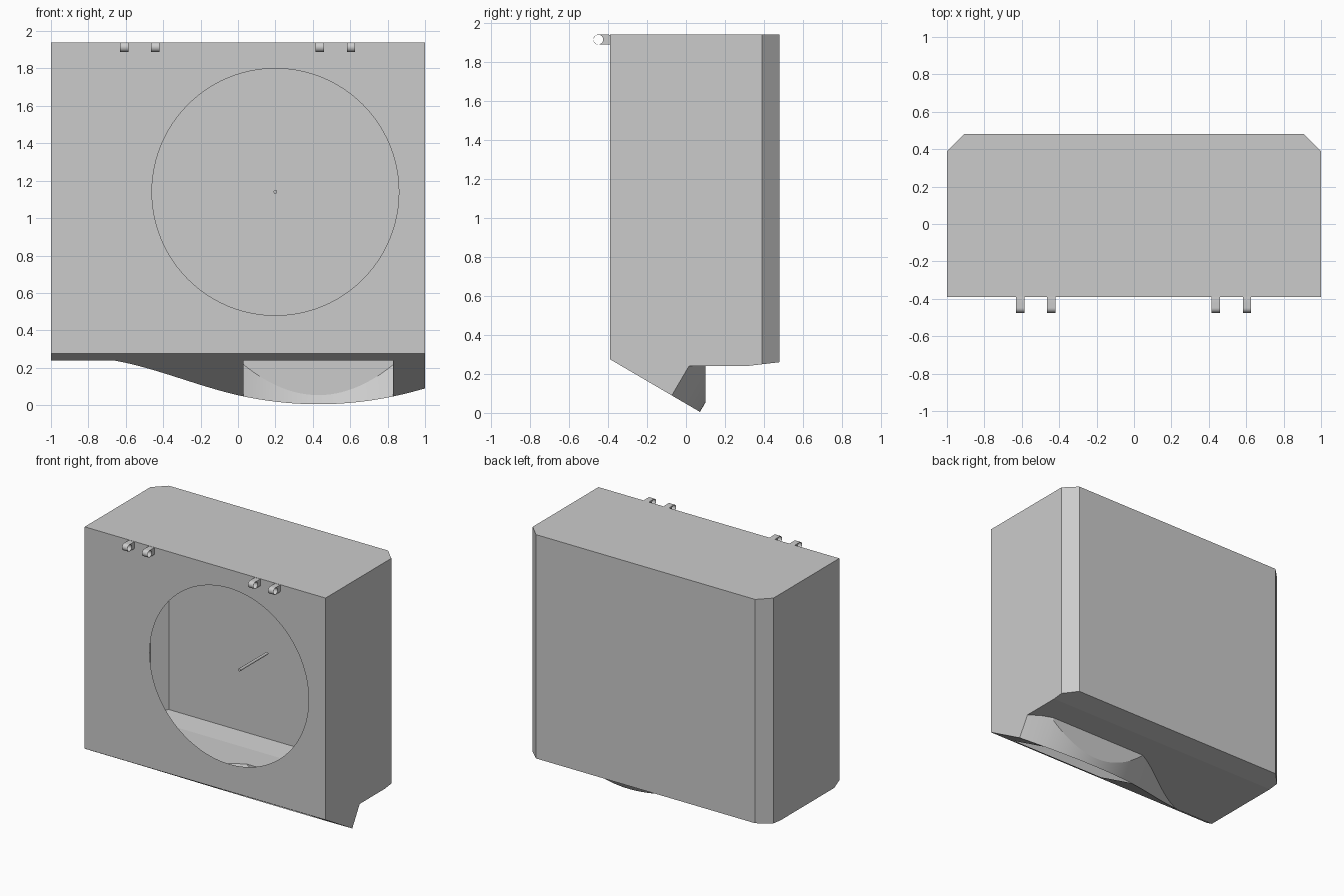
import bpy, bmesh, math
from mathutils import Vector

if "Cube" in bpy.data.objects:
    bpy.data.objects.remove(bpy.data.objects["Cube"])

FRONT, BACK, TOP, LIP_TOP, FLOOR = -0.39, 0.48, 1.94, 0.275, 0.24
CHAMFER, CLIP_Y, SLOPE = 0.09, 0.10, 0.585
WIN = (0.03, 0.83)


def finish(name, bm, angle=30):
    bmesh.ops.remove_doubles(bm, verts=bm.verts, dist=1e-5)
    bmesh.ops.recalc_face_normals(bm, faces=bm.faces)
    me = bpy.data.meshes.new(name)
    bm.to_mesh(me)
    bm.free()
    ob = bpy.data.objects.new(name, me)
    bpy.context.collection.objects.link(ob)
    bpy.ops.object.select_all(action='DESELECT')
    ob.select_set(True)
    bpy.context.view_layer.objects.active = ob
    bpy.ops.object.shade_smooth_by_angle(angle=math.radians(angle))
    return ob


def face(bm, pts):
    """Add a face, dropping coincident neighbours."""
    out = []
    for p in map(Vector, pts):
        if all((p - q).length > 1e-5 for q in out):
            out.append(p)
    if len(out) > 2:
        bm.faces.new([bm.verts.new(p) for p in out])


def lip_z(x):
    """Lower edge of the wavy lip."""
    if x <= -0.67:
        return FLOOR
    if x < 0.03:
        t = (x + 0.67) / 0.7
        return ((2*t**3 - 3*t*t + 1) * FLOOR + (t**3 - 2*t*t + t) * 0.7 * -0.17
                + (3*t*t - 2*t**3) * 0.0466 + (t**3 - t*t) * 0.7 * -0.208)
    return 0.005 + 0.26 * (x - 0.43) ** 2


def section(x):
    """Underside profile at x, from the front edge to the back edge."""
    zb = lip_z(x)
    yb = FRONT + (LIP_TOP - zb) / SLOPE
    yd = yb + (FLOOR - zb) * SLOPE
    if yd <= CLIP_Y:
        c = d = (yd, FLOOR)
    else:
        c, d = (CLIP_Y, zb + (CLIP_Y - yb) / SLOPE), (CLIP_Y, FLOOR)
    yf = BACK - max(0, abs(x) - (1 - CHAMFER))
    w = FRONT + (LIP_TOP - FLOOR) / SLOPE
    prof = [(FRONT, LIP_TOP), (w, FLOOR), (yb, zb), c, d, (0.31, FLOOR),
            (yf, FLOOR + 0.02 * (yf - 0.31) / 0.17)]
    return [Vector((x, y, z)) for y, z in prof]


# Housing shell: underside with lip and window, sides, back and top
bm = bmesh.new()
xs = {-1, -0.91, -0.67, WIN[0], WIN[1], 0.91, 1}
xs |= {round(-0.67 + 0.7 * i / 28, 4) for i in range(29)}
xs |= {round(0.03 + 0.8 * i / 32, 4) for i in range(33)}
xs = sorted(xs)
secs = [section(x) for x in xs]
up = lambda p: Vector((p.x, p.y, TOP))
for a, b in zip(secs, secs[1:]):
    mid = (a[0].x + b[0].x) / 2
    for i in range(6):
        if i == 1 and WIN[0] < mid < WIN[1]:
            continue
        face(bm, (a[i], b[i], b[i + 1], a[i + 1]))
    face(bm, (a[6], b[6], up(b[6]), up(a[6])))
    face(bm, (up(a[0]), up(b[0]), up(b[6]), up(a[6])))
for s in (secs[0], secs[-1]):
    face(bm, s + [up(s[6]), up(s[0])])
finish("housing_shell", bm, 5)

# Front panel with a round opening
bm = bmesh.new()
circle = [(0.2 + 0.66 * math.cos(2 * math.pi * i / 96),
           1.14 + 0.66 * math.sin(2 * math.pi * i / 96)) for i in range(96)]
for loop in ([(-1, LIP_TOP), (1, LIP_TOP), (1, TOP), (-1, TOP)], circle):
    vs = [bm.verts.new((x, FRONT, z)) for x, z in loop]
    for v, w in zip(vs, vs[1:] + vs[:1]):
        bm.edges.new((v, w))
bmesh.ops.triangle_fill(bm, edges=bm.edges[:], use_beauty=True, normal=(0, -1, 0))
finish("front_panel", bm)

# Spindle in the middle of the opening
bpy.ops.mesh.primitive_cylinder_add(vertices=16, radius=0.01, depth=0.33,
                                    location=(0.2, -0.105, 1.14), rotation=(math.pi / 2, 0, 0))
bpy.context.object.name = "spindle"
bpy.ops.object.shade_smooth_by_angle()

# Hinge knuckles along the top front edge
CY, CZ, R, RI, HALF = -0.449, 1.914, 0.026, 0.0245, 0.0225


def knuckle(x0):
    bm = bmesh.new()
    n = 32
    outer, inner = [], []
    for i in range(n):
        a = 2 * math.pi * i / n
        c, s = math.cos(a), math.sin(a)
        inner.append((CY + RI * c, CZ + RI * s))
        if c > 1e-6:   # tab side, squared off against the panel
            t = min((FRONT - CY) / c, R / abs(s) if abs(s) > 1e-6 else 9)
            outer.append((CY + t * c, CZ + t * s))
        else:
            outer.append((CY + R * c, CZ + R * s))
    P = lambda sx, p: (x0 + sx * HALF, p[0], p[1])
    for i in range(n):
        j = (i + 1) % n
        for ring in (outer, inner):
            face(bm, (P(-1, ring[i]), P(1, ring[i]), P(1, ring[j]), P(-1, ring[j])))
        for s in (-1, 1):
            face(bm, (P(s, outer[i]), P(s, outer[j]), P(s, inner[j]), P(s, inner[i])))
    finish("hinge_knuckle", bm)


for x in (-0.608, -0.442, 0.438, 0.604):
    knuckle(x)
